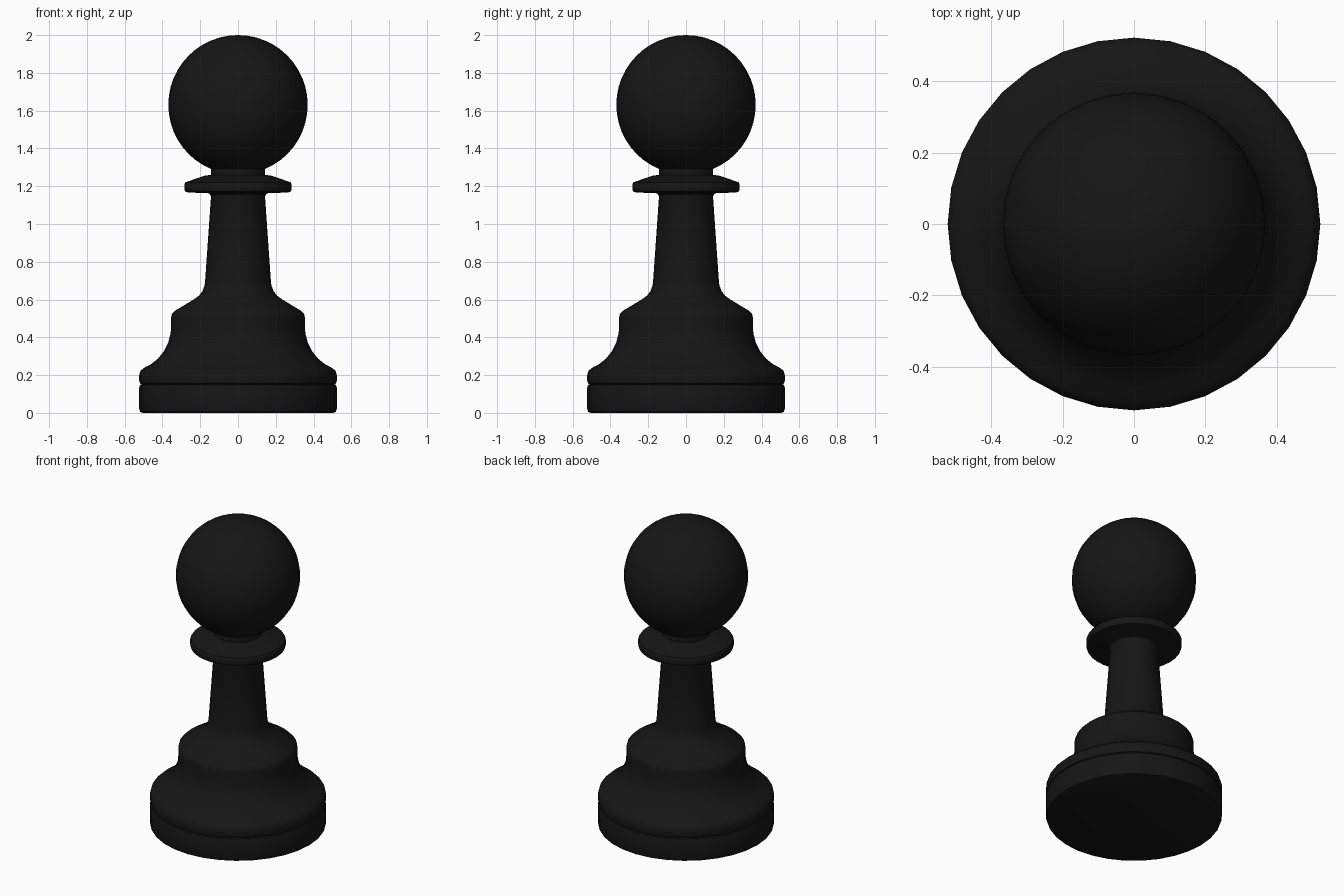
import bpy, bmesh, math

if "Cube" in bpy.data.objects:
    bpy.data.objects.remove(bpy.data.objects["Cube"])

SIDES = 32
black = bpy.data.materials.new("black")
black.diffuse_color = (0.008, 0.008, 0.008, 1)
black.use_nodes = True
black.node_tree.nodes["Principled BSDF"].inputs["Base Color"].default_value = black.diffuse_color


def finish(obj):
    obj.data.materials.append(black)
    bpy.ops.object.select_all(action='DESELECT')
    obj.select_set(True)
    bpy.context.view_layer.objects.active = obj
    bpy.ops.object.shade_smooth_by_angle(angle=math.radians(40))


def arc(cx, cz, rx, rz, a0, a1, n):
    """Points on an elliptical arc, angles in degrees."""
    return [(cx + rx * math.cos(math.radians(a0 + (a1 - a0) * i / n)),
             cz + rz * math.sin(math.radians(a0 + (a1 - a0) * i / n)))
            for i in range(n + 1)]


def lathe(name, profile):
    """Turn a closed-to-axis (radius, height) profile around z."""
    bm = bmesh.new()
    rings = []
    for r, z in profile:
        rings.append([bm.verts.new((r * math.cos(2 * math.pi * i / SIDES),
                                    r * math.sin(2 * math.pi * i / SIDES), z))
                      for i in range(SIDES)])
    for a, b in zip(rings, rings[1:]):
        for i in range(SIDES):
            j = (i + 1) % SIDES
            bm.faces.new((a[i], a[j], b[j], b[i]))
    bm.faces.new(rings[0][::-1])
    bm.faces.new(rings[-1])
    mesh = bpy.data.meshes.new(name)
    bm.to_mesh(mesh)
    bm.free()
    obj = bpy.data.objects.new(name, mesh)
    bpy.context.collection.objects.link(obj)
    finish(obj)


# Turned body: base, groove, flare, shoulder, shaft, collar and neck
body = [(0.505, 0.0), (0.518, 0.006), (0.523, 0.02), (0.523, 0.135), (0.519, 0.147),
        (0.511, 0.151), (0.519, 0.156), (0.523, 0.17), (0.523, 0.2), (0.517, 0.222),
        (0.5, 0.237)]
body += [(0.46, 0.258), (0.425, 0.286), (0.393, 0.325), (0.37, 0.37), (0.357, 0.42)]
body += [(0.354, 0.45), (0.354, 0.505), (0.35, 0.525), (0.335, 0.54)]
body += [(0.235, 0.6), (0.207, 0.62), (0.188, 0.645), (0.177, 0.675), (0.174, 0.7)]
body += [(0.143, 1.145), (0.148, 1.157), (0.16, 1.163), (0.265, 1.167)]
body += [(0.28, 1.172), (0.284, 1.183), (0.284, 1.21), (0.278, 1.221)]
body += [(0.18, 1.255), (0.144, 1.26), (0.144, 1.32)]
lathe("body", body)

# Round head
head = arc(0, 1.631, 0.369, 0.369, -90, 90, 24)[1:-1]
bottom, top = (0.001, 1.262), (0.001, 2.0)
lathe("head", [bottom] + head + [top])
